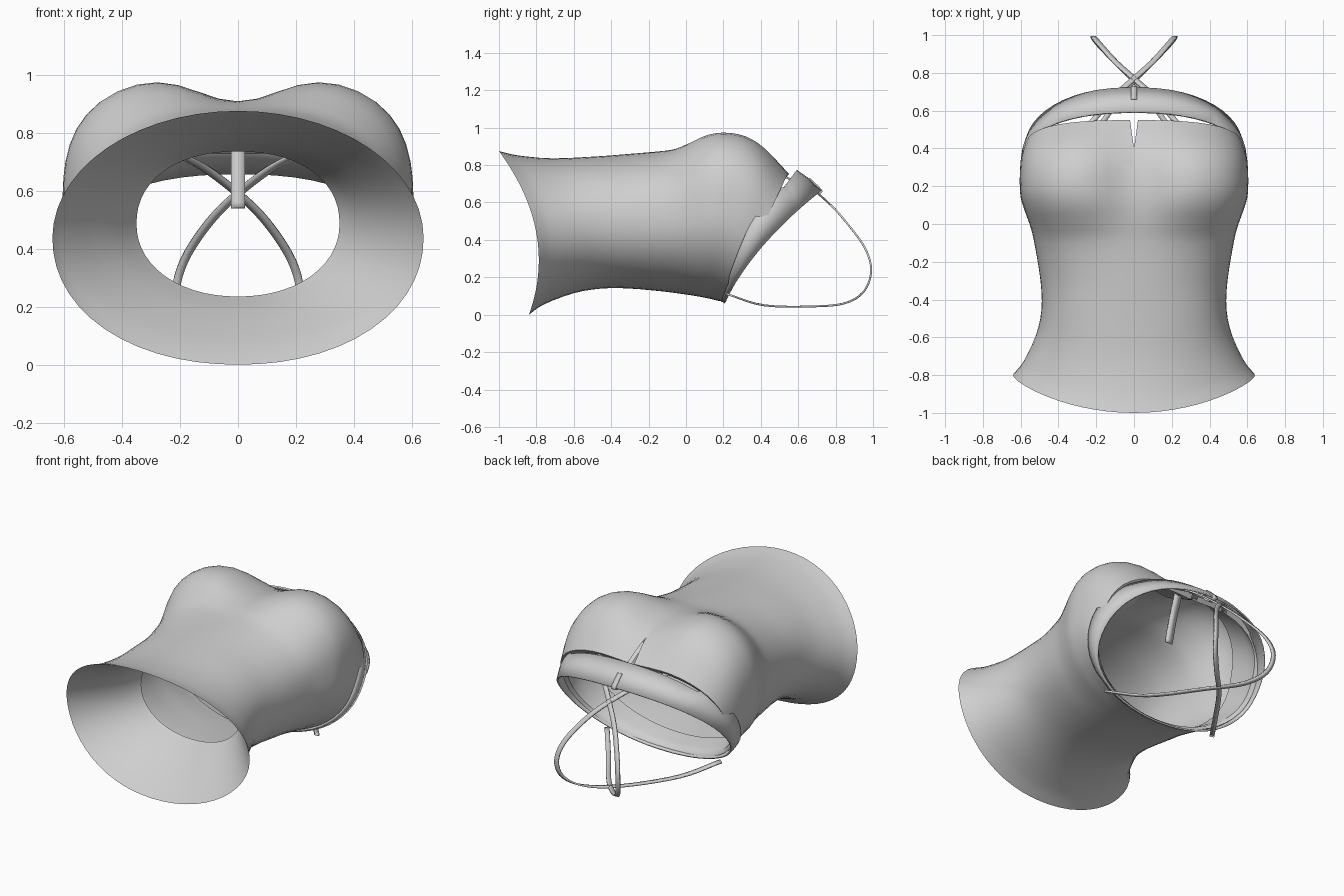
import bpy, bmesh, math
from mathutils import Vector

if "Cube" in bpy.data.objects:
    bpy.data.objects.remove(bpy.data.objects["Cube"])

fabric = bpy.data.materials.new("grey fabric")
fabric.diffuse_color = (0.62, 0.62, 0.62, 1)
fabric.use_nodes = True
fabric.node_tree.nodes["Principled BSDF"].inputs["Base Color"].default_value = fabric.diffuse_color


def spline(pts, n):
    """Smooth curve through control tuples, n steps per span."""
    out = []
    P = [Vector(p) for p in pts]
    P = [2 * P[0] - P[1]] + P + [2 * P[-1] - P[-2]]
    for i in range(1, len(P) - 2):
        a, b, c, d = P[i - 1:i + 3]
        for k in range(n):
            t = k / n
            out.append(0.5 * (2 * b + (c - a) * t + (2 * a - 5 * b + 4 * c - d) * t * t
                              + (3 * b - a - 3 * c + d) * t ** 3))
    return out + [P[-2]]


def loft(name, rings, closed, edit=None):
    """Skin a row of point rings; closed joins the ends of each ring."""
    n, m = len(rings), len(rings[0])
    faces = [(i * m + j, i * m + (j + 1) % m, (i + 1) * m + (j + 1) % m, (i + 1) * m + j)
             for i in range(n - 1) for j in range(m if closed else m - 1)]
    me = bpy.data.meshes.new(name)
    me.from_pydata([p for r in rings for p in r], [], faces)
    bm = bmesh.new()
    bm.from_mesh(me)
    bmesh.ops.recalc_face_normals(bm, faces=bm.faces)
    if edit:
        edit(bm)
    bm.to_mesh(me)
    bm.free()
    me.materials.append(fabric)
    ob = bpy.data.objects.new(name, me)
    bpy.context.collection.objects.link(ob)
    bpy.ops.object.select_all(action='DESELECT')
    ob.select_set(True)
    bpy.context.view_layer.objects.active = ob
    bpy.ops.object.shade_smooth_by_angle(angle=math.radians(50))
    return ob


def thicken(ob, t):
    mod = ob.modifiers.new("thickness", 'SOLIDIFY')
    mod.thickness = t
    mod.offset = 0


SEG = 56


def ring(yt, zt, yb, zb, w, sag, ex, dip=0):
    """Closed cross-section from its front point, back point and half width."""
    pts = []
    for j in range(SEG):
        a = 2 * math.pi * j / SEG
        s, c = math.sin(a), math.cos(a)
        e = ex if c > 0 else 2.1
        r = (abs(s) ** e + abs(c) ** e) ** (-1 / e)
        x, v = w * s * r, c * r
        z = (zt + zb) / 2 + (zt - zb) / 2 * v
        y = (yt + yb) / 2 + (yt - yb) / 2 * v + sag * (1 - v * v)
        if c > 0:                       # hollow between the two bust cups
            z -= dip * v * math.exp(-(x / 0.2) ** 2)
        pts.append((x, y, z))
    return pts


def cut_notch(bm):
    """Narrow V in the front neckline."""
    tip = Vector((0, .40, 0))
    for side in (1, -1):
        near = [f for f in bm.faces if f.calc_center_median().z > .5
                and f.calc_center_median().y > .3 and abs(f.calc_center_median().x) < .12]
        geom = near + list({e for f in near for e in f.edges}) + list({v for f in near for v in f.verts})
        bmesh.ops.bisect_plane(bm, geom=geom, plane_co=tip, plane_no=(side, -.14, 0))
    gone = []
    for f in bm.faces:
        c = f.calc_center_median()
        if c.z > .5 and c.y > .4 and abs(c.x) < .14 * (c.y - .4):
            gone.append(f)
    bmesh.ops.delete(bm, geom=gone, context='FACES')


# Bodice: front y, front z, back y, back z, half width, side shift, squareness, hollow
stations = [
    (-1.00, .875, -.84, .000, .640, .12, 2.0, .00),
    (-.90, .852, -.76, .055, .585, .10, 2.0, .00),
    (-.72, .836, -.60, .115, .520, .07, 2.1, .00),
    (-.50, .845, -.45, .140, .490, .02, 2.2, .00),
    (-.30, .860, -.30, .140, .495, .00, 2.2, .00),
    (-.10, .888, -.13, .125, .525, .00, 2.4, .01),
    (.00, .935, -.05, .115, .545, .00, 2.6, .04),
    (.10, .987, .02, .105, .575, .00, 2.8, .08),
    (.20, 1.005, .08, .095, .600, .00, 2.9, .10),
    (.32, .985, .13, .085, .605, .01, 2.9, .10),
    (.43, .910, .17, .075, .600, .015, 2.9, .07),
    (.55, .770, .20, .070, .580, .01, 2.8, .02)]
shell = [ring(*s) for s in spline(stations, 3)]
# Funnel-shaped hem facing, open at the waist
hem_facing = [ring(*s) for s in spline([
    (-.48, .735, -.46, .235, .350, .00, 2.2, 0),
    (-.70, .768, -.58, .178, .430, .06, 2.1, 0),
    (-.89, .832, -.75, .073, .560, .10, 2.0, 0),
    (-.995, .872, -.837, .003, .637, .12, 2.0, 0)], 3)]
# Facing turned in at the neckline, lying close to the shell
neck_facing = [ring(.53, .745, .19, .09, .555, .01, 2.8, .02),
               ring(.43, .865, .15, .105, .57, .01, 2.8, .06),
               ring(.28, .96, .06, .125, .575, .00, 2.8, .10)]
loft("bodice", hem_facing + shell + neck_facing, True, cut_notch)

# Neckline band, wide in front and thin at the back, stepped where it meets the sides
top_edge = ring(.59, .77, .19, .075, .59, -.035, 2.3)
low_edge = ring(.72, .66, .21, .065, .572, -.06, 2.3)
step = lambda z: max(0, min(1, (z - .1) / .35))
top_edge = [(x * 1.01, y - .035 * step(z), z + .02 * step(z)) if abs(x) > .46 else (x, y, z)
            for x, y, z in top_edge]
mid_edge = [(Vector(a) + Vector(b)) / 2 * 1.008 for a, b in zip(top_edge, low_edge)]
thicken(loft("neckline_band", [top_edge, mid_edge, low_edge], True), .01)


def ribbon(name, pts, width):
    """Flat strap along a path, lying as level across as possible."""
    path = spline(pts, 5)
    rows = []
    for i, p in enumerate(path):
        t = (path[min(i + 1, len(path) - 1)] - path[max(i - 1, 0)]).normalized()
        across = Vector((1, 0, 0))
        across = (across - t * across.dot(t)).normalized() * width / 2
        rows.append([p - across, p + across])
    thicken(loft(name, rows, False), .01)


# Halter straps, crossing at the front and again behind
strap = [(-.24, .52, .74), (-.12, .66, .68), (0, .77, .59), (.10, .86, .49), (.185, .955, .36),
         (.215, .99, .24), (.19, .955, .13), (.10, .86, .065), (-.05, .70, .045),
         (-.25, .42, .05), (-.40, .22, .11)]
for side, name in ((1, "strap_left"), (-1, "strap_right")):
    ribbon(name, [(side * x, y, z) for x, y, z in strap], .028)

# Small loop on the band, and the tab hanging inside below the notch
ribbon("centre_loop", [(0, .66, .728), (0, .725, .66), (0, .67, .66), (0, .61, .73)], .03)
ribbon("centre_tab", [(0, .40, .84), (0, .365, .74), (0, .335, .64), (0, .31, .54)], .05)
